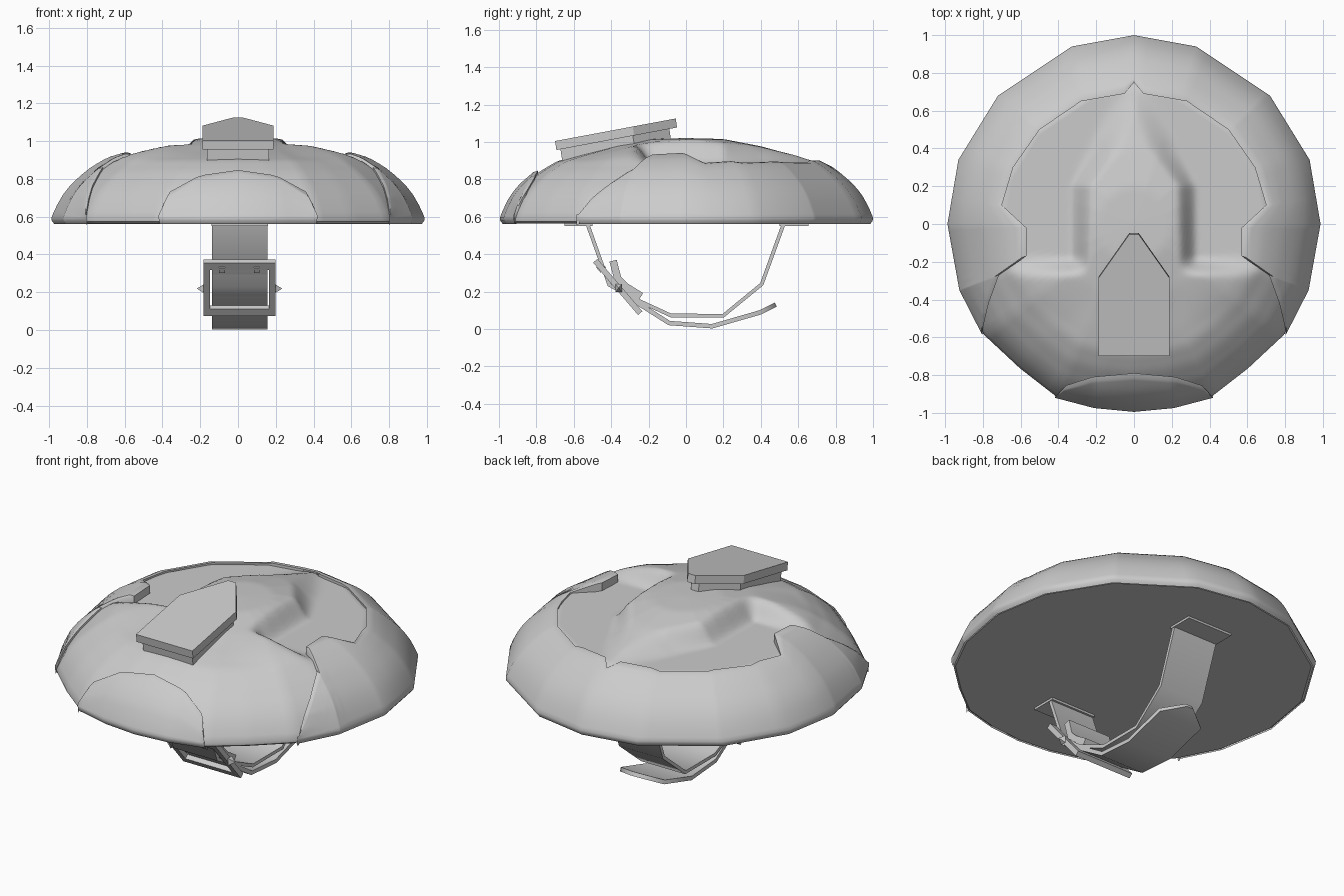
import bpy, bmesh, math
from mathutils import Vector

cube = bpy.data.objects.get("Cube")
if cube:
    bpy.data.objects.remove(cube, do_unlink=True)

grey = bpy.data.materials.new("plain grey")
grey.use_nodes = True
grey.diffuse_color = (0.6, 0.6, 0.6, 1)
grey.node_tree.nodes["Principled BSDF"].inputs["Base Color"].default_value = (0.6, 0.6, 0.6, 1)


def make(name, verts, faces, angle=35):
    """Mesh object with outward normals, shaded smooth below the given angle."""
    bm = bmesh.new()
    vs = [bm.verts.new(v) for v in verts]
    for f in faces:
        bm.faces.new([vs[i] for i in f])
    bmesh.ops.remove_doubles(bm, verts=bm.verts, dist=0.0004)
    bmesh.ops.dissolve_degenerate(bm, edges=bm.edges, dist=0.0002)
    bmesh.ops.recalc_face_normals(bm, faces=bm.faces)
    me = bpy.data.meshes.new(name)
    bm.to_mesh(me)
    bm.free()
    me.materials.append(grey)
    ob = bpy.data.objects.new(name, me)
    bpy.context.collection.objects.link(ob)
    bpy.ops.object.select_all(action='DESELECT')
    ob.select_set(True)
    bpy.context.view_layer.objects.active = ob
    bpy.ops.object.shade_smooth_by_angle(angle=math.radians(angle))
    return ob


def lerp_table(table, t):
    for (a, va), (b, vb) in zip(table, table[1:]):
        if t <= b:
            return va + (vb - va) * max(0, t - a) / (b - a)
    return table[-1][1]


def smooth(a, b, t):
    t = min(1, max(0, (t - a) / (b - a)))
    return t * t * (3 - 2 * t)


def polar_hit(points, ang):
    """Distance from the centre to a polyline (ordered by angle) along a direction."""
    d = Vector((math.cos(ang), math.sin(ang)))
    for p, q in zip(points, points[1:]):
        p, q = Vector(p), Vector(q)
        cp, cq = d.x * p.y - d.y * p.x, d.x * q.y - d.y * q.x
        if cp <= 1e-6 and cq >= -1e-6 and d.dot(p + q) > 0:
            return d.dot(p.lerp(q, cp / (cp - cq) if cp != cq else 0))
    return Vector(points[-1]).length


# Faceted rim outline, right half from front to back
RIM = [(0, -.995), (.21, -.975), (.42, -.92), (.61, -.772), (.8, -.595), (.925, -.35), (.988, 0),
       (.93, .34), (.72, .68), (.33, .94), (0, 1)]
DOME = [(0, 1.025), (.2, 1.02), (.4, .982), (.5, .955), (.6, .93), (.7, .901), (.8, .843),
        (.9, .758), (.95, .695), (.985, .63), (1, .595)]
# Half width of the central ridge by y, at its foot and at its crest
FOOT = [(-.1, .34), (.2, .34), (.45, .23), (.7, .1)]
CREST = [(-.1, .23), (.2, .22), (.4, .06), (.7, -.05)]
# Inner edges of the raised plates
BACK_EDGE = [(.81, -.59), (.77, -.42), (.715, -.27), (.57, -.17), (.57, -.02), (.7, .1),
             (.64, .3), (.5, .5), (.28, .65), (.05, .69), (0, .75)]
FRONT_EDGE = [(0, -.79), (.22, -.81), (.36, -.855), (.42, -.92)]


def rim_radius(ang):
    return polar_hit(RIM, ang)


def dome_z(rho):
    """Dome height, averaged a little so that the profile stays round."""
    if rho > .93:
        return lerp_table(DOME, rho)
    return sum(lerp_table(DOME, abs(rho + d)) for d in (-.02, 0, .02)) / 3


def angles(points, step):
    """Every corner direction of a polyline and of the rim, filled in to a step."""
    a0, a1 = (math.atan2(p[1], p[0]) for p in (points[0], points[-1]))
    keys = sorted({round(math.atan2(p[1], p[0]), 4) for p in points + RIM
                   if a0 - 1e-4 <= math.atan2(p[1], p[0]) <= a1 + 1e-4})
    out = []
    for a, b in zip(keys, keys[1:]):
        n = max(1, math.ceil((b - a) / math.radians(step(a))))
        out += [a + (b - a) * i / n for i in range(n)]
    return out + [keys[-1]]


def mirror_angles(half):
    return half + [math.pi - a for a in reversed(half) if abs(math.cos(a)) > 1e-3]


def grid_faces(rows, cols, wrap=False):
    return [(i * cols + j, i * cols + (j + 1) % cols, (i + 1) * cols + (j + 1) % cols, (i + 1) * cols + j)
            for i in range(rows - 1) for j in range(cols if wrap else cols - 1)]


# Base dome: sunken dishes beside the ridge, a brow in front of them, flat underside
def base_point(ang, rho):
    half = ang if math.cos(ang) >= 0 else math.pi - ang
    r = rim_radius(half) * rho * .99
    x, y = r * math.cos(ang), r * math.sin(ang)
    z = dome_z(rho) - .004
    sink = smooth(lerp_table(CREST, y), lerp_table(FOOT, y), abs(x)) \
        * smooth(-.28, -.17, y) * smooth(1, .85, rho)
    brow = .02 * smooth(.2, .42, abs(x)) * smooth(-.55, -.29, y) * smooth(.8, .62, rho)
    z += brow * (1 - sink)
    return (x, y, z + (min(z, .885) - z) * sink)


circle = mirror_angles(angles(RIM, lambda a: 3))
rhos = [.02 + .02 * i for i in range(45)] + [.92, .95, .97, .985, 1]
verts = [base_point(a, rho) for rho in rhos for a in circle]
for scale, z in ((.998, .575), (.985, .565)):
    verts += [(base_point(a, 1)[0] * scale, base_point(a, 1)[1] * scale, z) for a in circle]
n, rows = len(circle), len(rhos) + 2
faces = grid_faces(rows, n, True) + [tuple(range(n)), tuple(range((rows - 1) * n, rows * n))]
make("dome", verts, faces)


# Raised plates lying on the dome, with a bevelled inner edge
def raised_plate(name, edge, back):
    # close columns only where the inner edge runs steeply down to the rim
    half = angles(edge, lambda a: .5 if -1.25 < a < -.36 else 30)
    if back:
        cols = mirror_angles(half)
    else:
        cols = [-math.pi - a for a in reversed(half) if abs(math.cos(a)) > 1e-3] + half
    steps = [.08, .16, .25, .35, .45, .55, .65, .75, .84, .92, .97, 1]
    verts = []
    for a in cols:
        h = math.atan2(math.sin(a), abs(math.cos(a)))
        R = rim_radius(h)
        rin = min(polar_hit(edge, h) / R, .997)
        lip = min(.025, (1 - rin) * .4)
        col = [(rin, dome_z(rin) - .045), (rin, dome_z(rin) + .002), (rin + lip, dome_z(rin + lip) + .013)]
        for s in steps:
            rho = rin + lip + (1 - rin - lip) * s
            col.append((rho, dome_z(rho) + .013 * (1 - s ** 4)))
        col += [(.998, .578), (.985, .562)]
        verts += [(R * q * math.cos(a), R * q * math.sin(a), z) for q, z in col]
    make(name, verts, grid_faces(len(cols), len(steps) + 5), 40)


raised_plate("back_shell", BACK_EDGE, True)
raised_plate("front_plate", FRONT_EDGE, False)


# Pointed crest block: two stacked tilted slabs
def crest_slab(name, w, y0, y1, y2, top, thick):
    pts = [(-w, y0), (w, y0), (w, y1), (.025, y2), (-.025, y2), (-w, y1)]
    verts = [(x, y + off * .15, top + .187 * (y + .7) - off)
             for off in (0, thick) for x, y in pts]
    k = len(pts)
    make(name, verts, [tuple(range(k)), tuple(range(k, 2 * k))] + grid_faces(2, k, True), 20)


crest_slab("crest_top", .187, -.7, -.285, -.055, 1.005, .048)
crest_slab("crest_base", .165, -.672, -.285, -.09, .962, .09)


# Straps: a flat band swept along a path in the side plane, its end narrowed by a factor
def band(name, path, x0, x1, thick, end_width=1):
    pts = [Vector(p) for p in path]
    verts = []
    for i, p in enumerate(pts):
        d = (pts[min(i + 1, len(pts) - 1)] - pts[max(i - 1, 0)]).normalized()
        nrm = Vector((-d.y, d.x)) * thick / 2
        a, b = p + nrm, p - nrm
        mid, half = (x0 + x1) / 2, (x1 - x0) / 2 * (end_width if i == len(pts) - 1 else 1)
        verts += [(mid - half, *a), (mid + half, *a), (mid + half, *b), (mid - half, *b)]
    last = 4 * (len(pts) - 1)
    faces = grid_faces(len(pts), 4, True) + [(0, 1, 2, 3), tuple(range(last, last + 4))]
    return make(name, verts, faces, 60)


band("long_strap", [(-.53, .57), (-.41, .235), (-.25, .15), (-.08, .072), (.2, .072), (.405, .24), (.525, .57)],
     -.137, .155, .02)
band("loose_strap", [(-.47, .35), (-.40, .26), (-.26, .14), (-.09, .032), (.14, .015), (.4, .09), (.48, .13)],
     -.137, .155, .024, .15)
band("strap_keeper", [(-.39, .365), (-.365, .27), (-.32, .225), (-.24, .175)], -.135, .15, .04)
for name, y0, y1 in (("front_anchor", -.65, -.5), ("rear_anchor", .5, .655)):
    band(name, [(y0, .56), (y1, .56)], -.14, .16, .016)


# Buckle: tilted square frame, with pointed side pins and two prongs
def on_buckle(t):
    return (-.485 + .24 * t, .365 - .28 * t)


for name, t0, t1, x0, x1 in (("buckle_top", 0, .13, -.183, .199), ("buckle_bottom", .87, 1, -.183, .199),
                             ("buckle_right_bar", .12, .88, -.183, -.148), ("buckle_left_bar", .12, .88, .164, .199)):
    band(name, [on_buckle(t0), on_buckle(t1)], x0, x1, .03)
for i, x in enumerate((-.085, .1)):
    band(f"prong_{i + 1}", [on_buckle(.08), on_buckle(.18)], x - .015, x + .015, .04)
cy, cz = on_buckle(.52)
for name, x, tip in (("right_pin", -.183, -.218), ("left_pin", .199, .234)):
    ring = [(x, cy - .018, cz - .022), (x, cy + .018, cz - .022), (x, cy + .018, cz + .022), (x, cy - .018, cz + .022)]
    make(name, ring + [(tip, cy, cz)], [(0, 1, 2, 3), (0, 1, 4), (1, 2, 4), (2, 3, 4), (3, 0, 4)], 10)
